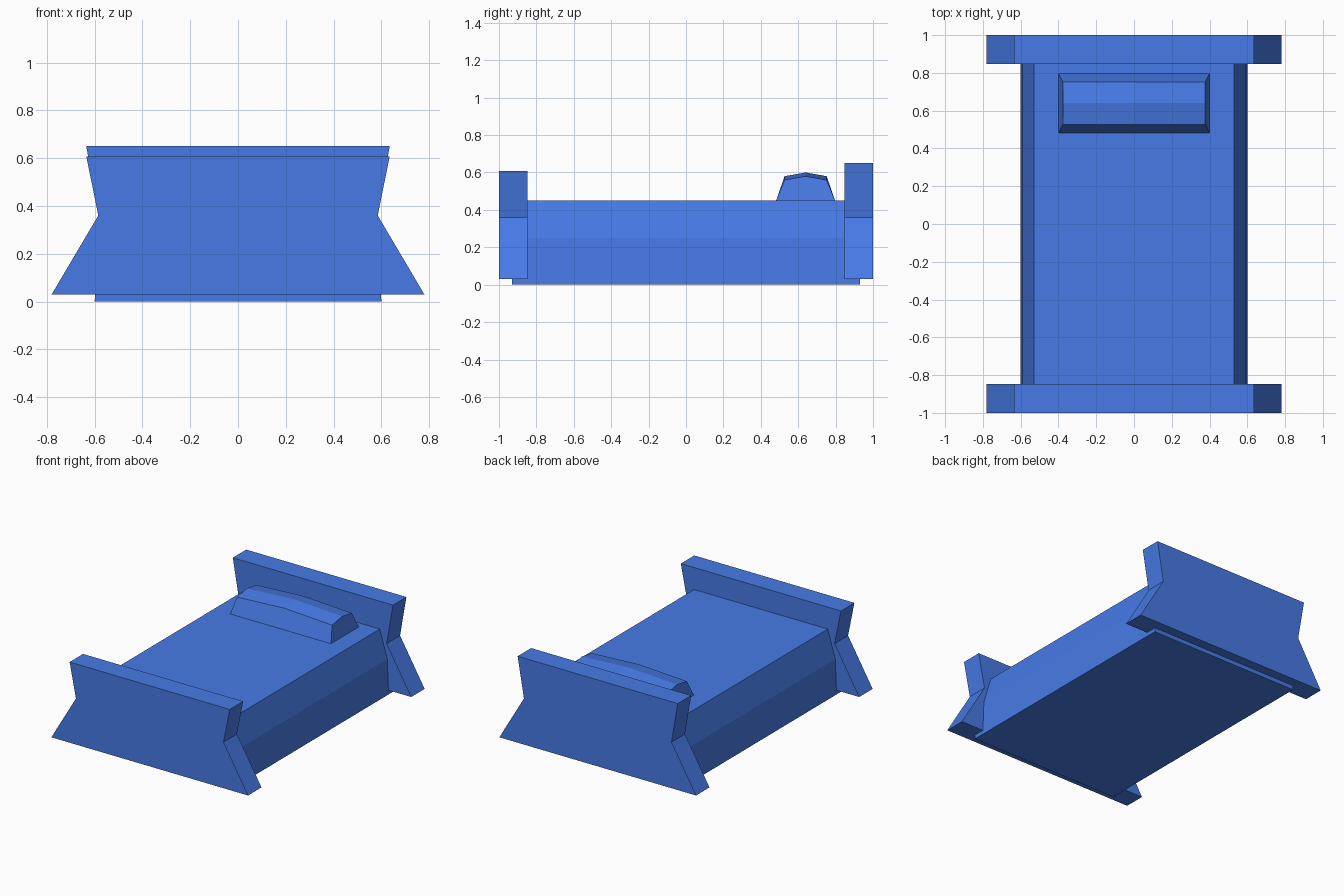
import bpy, bmesh

if "Cube" in bpy.data.objects:
    bpy.data.objects.remove(bpy.data.objects["Cube"])

blue = bpy.data.materials.new("blue")
blue.diffuse_color = (0.063, 0.197, 0.79, 1)
blue.use_nodes = True
blue.node_tree.nodes["Principled BSDF"].inputs["Base Color"].default_value = blue.diffuse_color


def finish(name, bm):
    bmesh.ops.recalc_face_normals(bm, faces=bm.faces)
    mesh = bpy.data.meshes.new(name)
    bm.to_mesh(mesh)
    bm.free()
    mesh.materials.append(blue)
    obj = bpy.data.objects.new(name, mesh)
    bpy.context.collection.objects.link(obj)
    return obj


def extrude_profile(name, half, y0, y1):
    """Mirror a half outline of (x, z) points and extrude it along y."""
    outline = half + [(-x, z) for x, z in reversed(half)]
    bm = bmesh.new()
    rings = [[bm.verts.new((x, y, z)) for x, z in outline] for y in (y0, y1)]
    n = len(outline)
    for ring in rings:
        bm.faces.new(ring)
    for i in range(n):
        j = (i + 1) % n
        bm.faces.new((rings[0][i], rings[0][j], rings[1][j], rings[1][i]))
    return finish(name, bm)


# Flared, waisted end boards
for name, y0, y1, top in (("headboard", 0.848, 1.0, 0.65),
                          ("footboard", -1.0, -0.848, 0.608)):
    extrude_profile(name, [(0.78, 0.03), (0.585, 0.36), (0.635, top)], y0, y1)

# Mattress with sloped upper sides
extrude_profile("mattress", [(0.6, 0.0), (0.59, 0.25), (0.53, 0.45)], -0.93, 0.93)

# Pillow: arched cross-sections, raised at the middle
bm = bmesh.new()
rows = []
for x_base, x_top, lift in ((-0.4, -0.377, 0), (0, 0, 0.02), (0.4, 0.377, 0)):
    section = [(x_base, 0.482, 0.45), (x_top, 0.527, 0.56 + lift),
               (x_top, 0.64, 0.58 + lift), (x_top, 0.752, 0.56 + lift),
               (x_base, 0.797, 0.45)]
    rows.append([bm.verts.new(p) for p in section])
for a, b in zip(rows, rows[1:]):
    for i in range(5):
        j = (i + 1) % 5
        bm.faces.new((a[i], a[j], b[j], b[i]))
# Pillow ends
for row in (rows[0], rows[-1]):
    bm.faces.new(row)
finish("pillow", bm)
